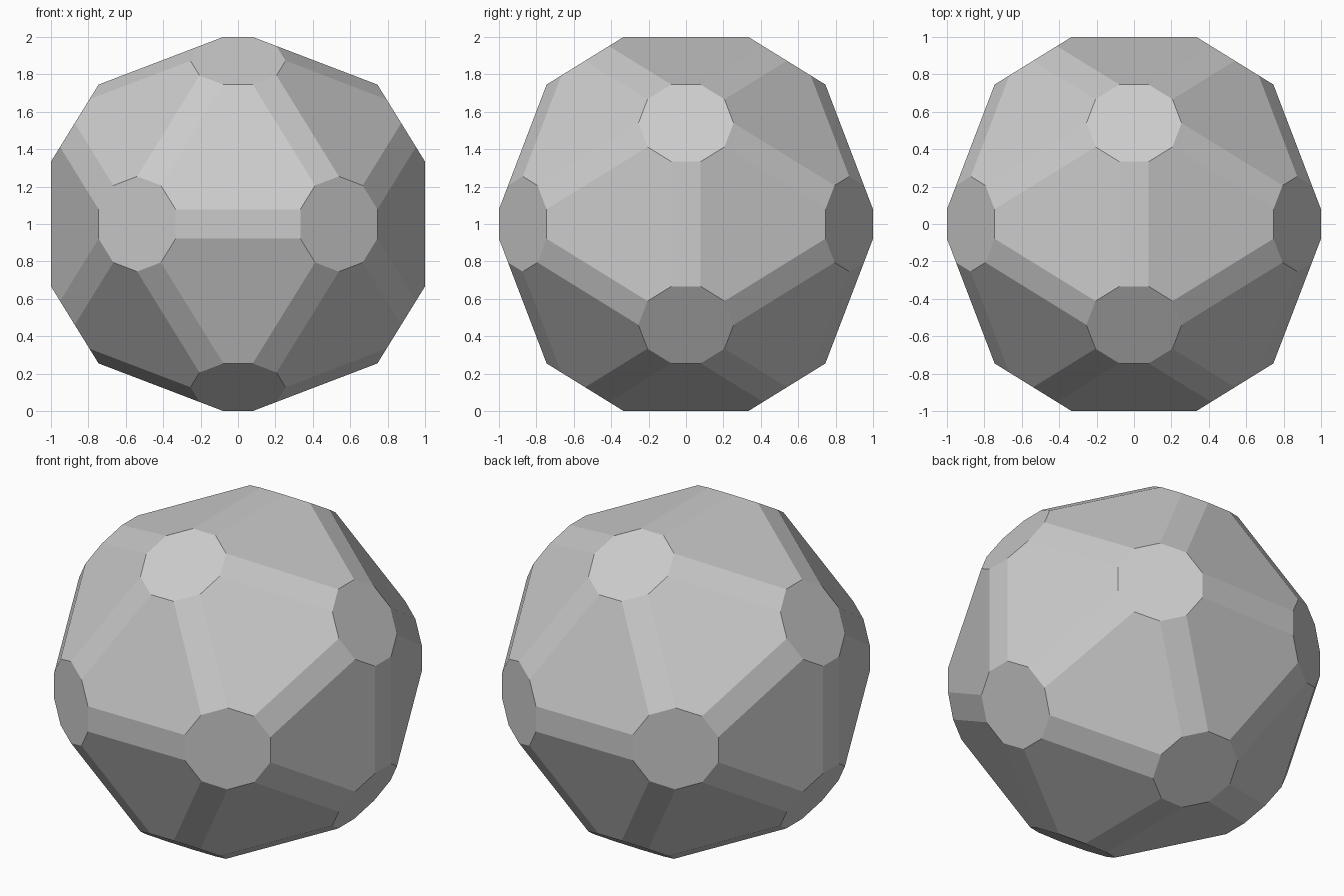
import bpy, bmesh
from math import sqrt, tan, radians
from mathutils import Vector

if "Cube" in bpy.data.objects:
    bpy.data.objects.remove(bpy.data.objects["Cube"])

PHI = (1 + sqrt(5)) / 2
A = 0.242                                   # decagon inner radius
S, L = Vector((1, PHI)).normalized()
C = (1 - A * S) / L                         # decagon distance from the centre
H = A * tan(radians(18))                    # half of a decagon side

# Twelve axes of an icosahedron, one through each decagon
axes = []
for s in (-1, 1):
    for t in (-1, 1):
        axes += [Vector((s * S, t * L, 0)), Vector((0, s * S, t * L)), Vector((t * L, 0, s * S))]

# Each decagon has one side facing each of its five neighbours
bm = bmesh.new()
for a in axes:
    for b in axes:
        if 0.3 < a.dot(b) < 0.6:
            d = (b - a * a.dot(b)).normalized()
            side = a.cross(d)
            for k in (-H, H):
                bm.verts.new(a * C + d * A + side * k + Vector((0, 0, 1)))

# Wrap the decagons into one faceted solid and merge flat triangles
bmesh.ops.convex_hull(bm, input=bm.verts[:])
bmesh.ops.dissolve_limit(bm, angle_limit=radians(2), verts=bm.verts[:], edges=bm.edges[:])
bmesh.ops.recalc_face_normals(bm, faces=bm.faces[:])

mesh = bpy.data.meshes.new("faceted_ball")
bm.to_mesh(mesh)
bm.free()
bpy.context.collection.objects.link(bpy.data.objects.new("faceted_ball", mesh))
